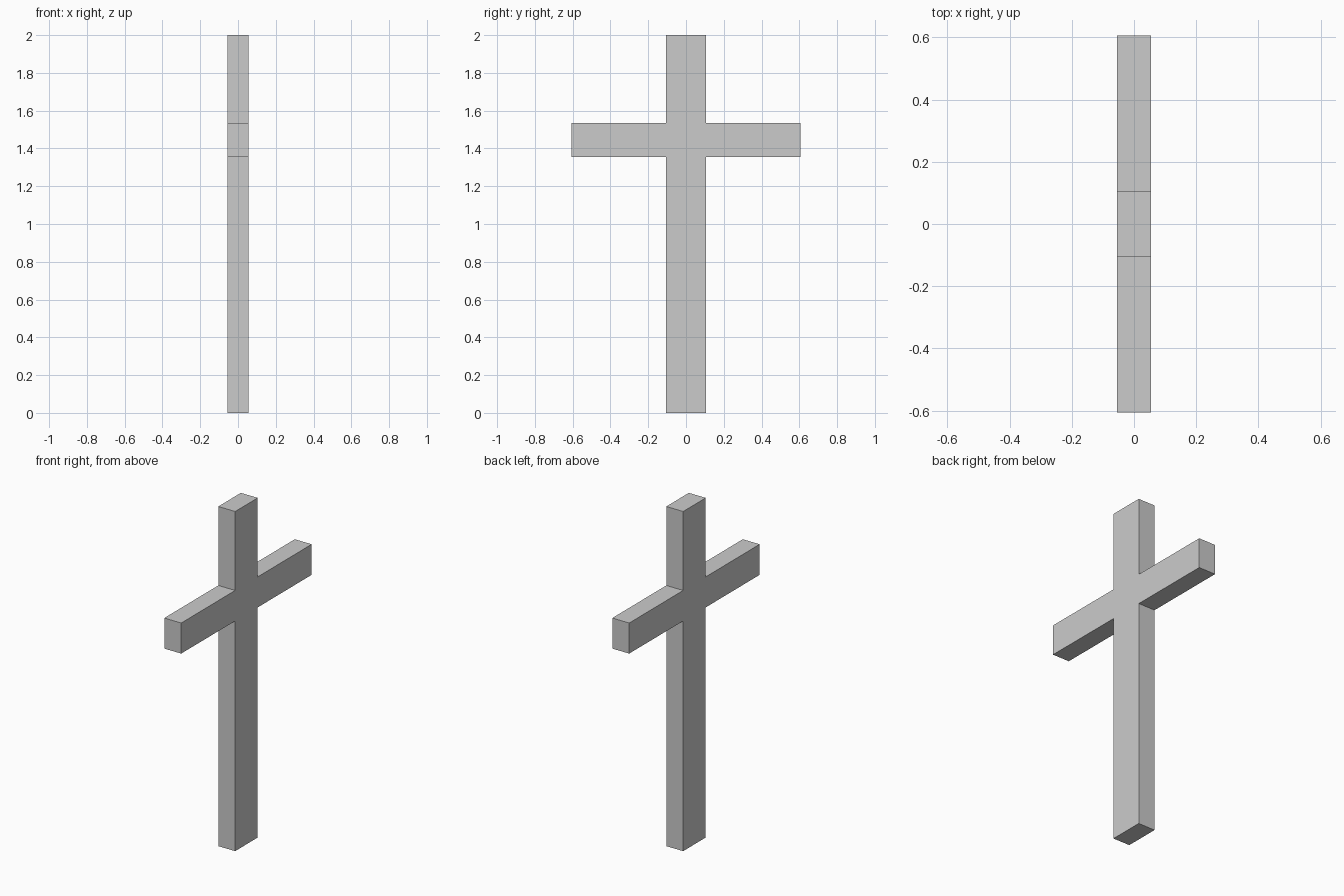
import bpy
import bmesh

cube = bpy.data.objects.get("Cube")
if cube:
    bpy.data.objects.remove(cube, do_unlink=True)

# Plain grey material
grey = bpy.data.materials.new("plain_grey")
grey.use_nodes = True
colour = (0.6, 0.6, 0.6, 1)
grey.diffuse_color = colour
grey.node_tree.nodes["Principled BSDF"].inputs["Base Color"].default_value = colour

# Main dimensions
half_depth = 0.055
post, arm = 0.105, 0.607
low, high, top = 1.355, 1.535, 2.0

# Half outline of the cross, mirrored to close the profile
half = [(post, 0), (post, low), (arm, low), (arm, high), (post, high), (post, top)]
outline = half + [(-y, z) for y, z in reversed(half)]

# Extrude the profile through its thickness
bm = bmesh.new()
face = bm.faces.new([bm.verts.new((-half_depth, y, z)) for y, z in outline])
result = bmesh.ops.extrude_face_region(bm, geom=[face], use_keep_orig=True)
moved = [g for g in result["geom"] if isinstance(g, bmesh.types.BMVert)]
bmesh.ops.translate(bm, verts=moved, vec=(2 * half_depth, 0, 0))
bmesh.ops.recalc_face_normals(bm, faces=bm.faces)

mesh = bpy.data.meshes.new("cross")
bm.to_mesh(mesh)
bm.free()
mesh.materials.append(grey)
cross = bpy.data.objects.new("cross", mesh)
bpy.context.collection.objects.link(cross)
